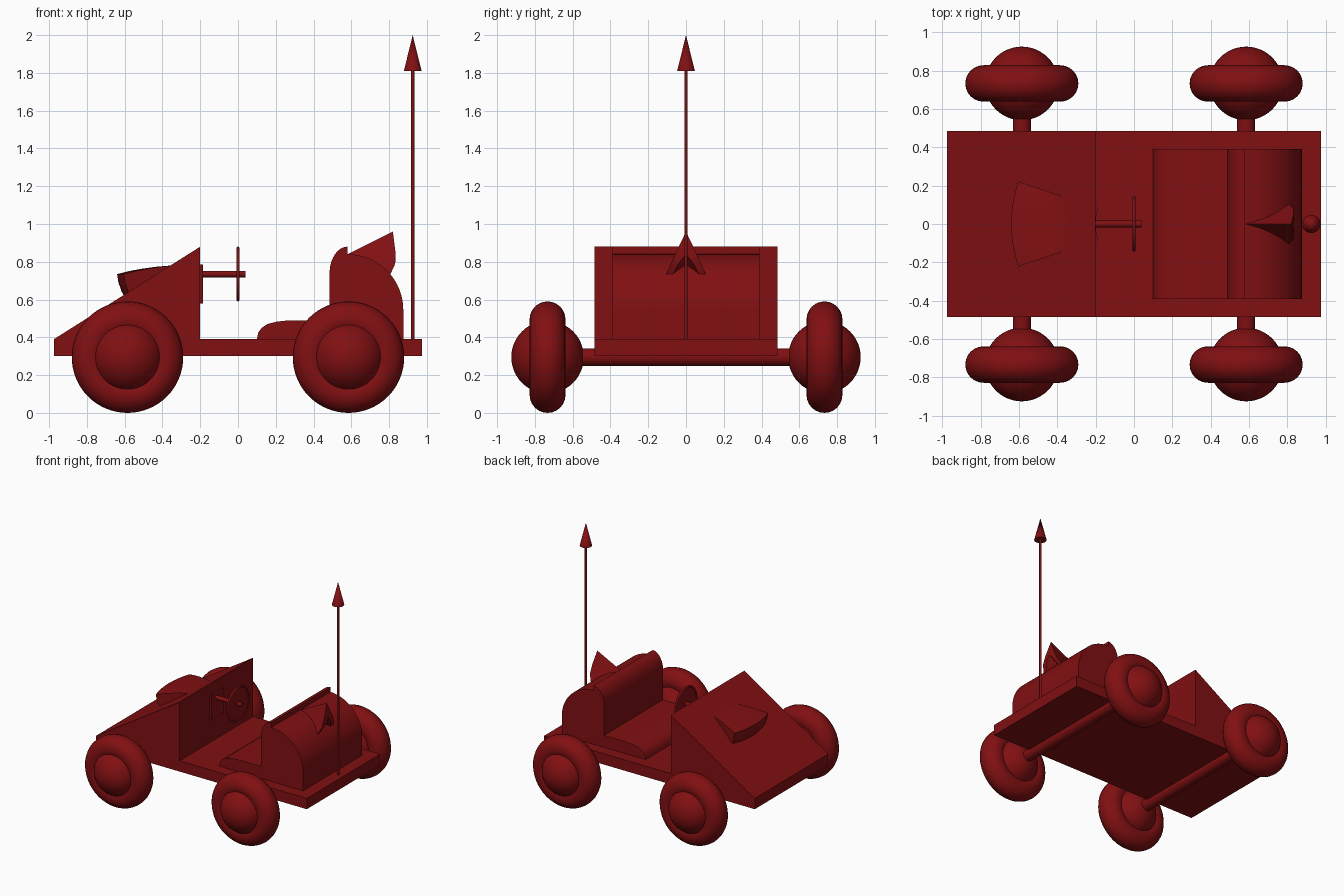
import bpy, bmesh, math
from mathutils import Matrix

cube = bpy.data.objects.get("Cube")
if cube:
    bpy.data.objects.remove(cube, do_unlink=True)

RED = (0.22, 0.005, 0.006, 1.0)
mat = bpy.data.materials.new("dark red")
mat.diffuse_color = RED
mat.use_nodes = True
mat.node_tree.nodes["Principled BSDF"].inputs["Base Color"].default_value = RED


def finish(name, bm, smooth=True):
    """Turn a bmesh into a named, coloured object."""
    bmesh.ops.recalc_face_normals(bm, faces=bm.faces[:])
    me = bpy.data.meshes.new(name)
    bm.to_mesh(me)
    bm.free()
    me.materials.append(mat)
    ob = bpy.data.objects.new(name, me)
    bpy.context.collection.objects.link(ob)
    if smooth:
        bpy.ops.object.select_all(action='DESELECT')
        ob.select_set(True)
        bpy.context.view_layer.objects.active = ob
        bpy.ops.object.shade_smooth_by_angle(angle=math.radians(35))
    return ob


def loft(name, rings, smooth=True):
    """Skin equal-sized closed rings and cap both ends."""
    bm = bmesh.new()
    vs = [[bm.verts.new(p) for p in ring] for ring in rings]
    n = len(vs[0])
    for a, b in zip(vs, vs[1:]):
        for i in range(n):
            j = (i + 1) % n
            bm.faces.new((a[i], a[j], b[j], b[i]))
    bm.faces.new(vs[0])
    bm.faces.new(vs[-1])
    return finish(name, bm, smooth)


def extrude(name, profile, half):
    """Extrude a side (x, z) profile across the width."""
    return loft(name, [[(x, y, z) for x, z in profile] for y in (-half, half)])


def rod(name, loc, axis, length, r1, r2=None, segs=32):
    """Cylinder or cone centred at loc, along axis."""
    rot = {'X': Matrix.Rotation(math.pi / 2, 4, 'Y'),
           'Y': Matrix.Rotation(math.pi / 2, 4, 'X'),
           'Z': Matrix.Identity(4)}[axis]
    bm = bmesh.new()
    bmesh.ops.create_cone(bm, cap_ends=True, segments=segs, radius1=r1,
                          radius2=r1 if r2 is None else r2, depth=length,
                          matrix=Matrix.Translation(loc) @ rot)
    return finish(name, bm)


def ring(name, loc, axis, major, minor, segs=64, sides=24):
    """Torus around the X or Y axis."""
    bm = bmesh.new()
    grid = []
    for i in range(segs):
        a = math.tau * i / segs
        row = []
        for j in range(sides):
            b = math.tau * j / sides
            r, h = major + minor * math.cos(b), minor * math.sin(b)
            u, w = r * math.cos(a), r * math.sin(a)
            p = (h, u, w) if axis == 'X' else (u, h, w)
            row.append(bm.verts.new([c + d for c, d in zip(loc, p)]))
        grid.append(row)
    for i in range(segs):
        for j in range(sides):
            k, m = (i + 1) % segs, (j + 1) % sides
            bm.faces.new((grid[i][j], grid[k][j], grid[k][m], grid[i][m]))
    return finish(name, bm)


def arc(cx, cz, rx, rz, a0, a1, n):
    """Points on an elliptical arc, angles in degrees."""
    angles = [math.radians(a0 + (a1 - a0) * i / n) for i in range(n + 1)]
    return [(cx + rx * math.cos(a), cz + rz * math.sin(a)) for a in angles]


# Flat floor and wedge hood
extrude("chassis", [(-0.975, 0.30), (0.975, 0.30), (0.975, 0.39), (-0.975, 0.39)], 0.485)
extrude("hood", [(-0.975, 0.39), (-0.20, 0.39), (-0.20, 0.88)], 0.485)

# Seat with rounded cushion, curled headrest and domed back
seat = [(0.875, 0.39), (0.10, 0.39)]
seat += [(0.107, 0.425), (0.125, 0.45), (0.155, 0.47), (0.20, 0.482), (0.25, 0.488),
         (0.32, 0.49), (0.485, 0.49)]
seat += arc(0.58, 0.74, 0.095, 0.14, 180, 90, 12)
seat += arc(0.58, 0.545, 0.295, 0.295, 90, 0, 20)
extrude("seat", seat, 0.39)

# Hood scoop: a side section swept round a vertical axis
scoop = [(0.26, 0.58), (0.26, 0.785), (0.42, 0.78), (0.50, 0.773), (0.57, 0.763),
         (0.64, 0.75), (0.70, 0.735), (0.693, 0.69), (0.675, 0.64), (0.64, 0.58)]
sweep = [math.radians(-18.5 + 37 * i / 12) for i in range(13)]
loft("hood_scoop", [[(0.06 - r * math.cos(a), r * math.sin(a), z) for r, z in scoop]
                    for a in sweep])

# Seat fin: pointed wedge with a hollow rear
bm = bmesh.new()
tip = bm.verts.new((0.58, 0, 0.84))
rim_pts = [(0.82, 0, 0.96), (0.833, 0.05, 0.855), (0.832, 0.08, 0.79), (0.805, 0.105, 0.73),
           (0.805, -0.105, 0.73), (0.832, -0.08, 0.79), (0.833, -0.05, 0.855)]
inner_pts = [(0.834, 0, 0.84), (0.834, 0.025, 0.81), (0.828, 0.045, 0.78), (0.805, 0.07, 0.735),
             (0.805, -0.07, 0.735), (0.828, -0.045, 0.78), (0.834, -0.025, 0.81)]
rim = [bm.verts.new(p) for p in rim_pts]
inner = [bm.verts.new(p) for p in inner_pts]
deep = bm.verts.new((0.73, 0, 0.77))
for i in range(7):
    j = (i + 1) % 7
    bm.faces.new((tip, rim[i], rim[j]))
    bm.faces.new((rim[i], inner[i], inner[j], rim[j]))
    bm.faces.new((inner[i], deep, inner[j]))
finish("seat_fin", bm)

# Steering column and wheel
rod("steering_column", (-0.085, 0, 0.735), 'X', 0.25, 0.017)
ring("steering_wheel_rim", (0, 0, 0.735), 'X', 0.137, 0.008, 48, 12)
rod("steering_wheel_disc", (0, 0, 0.735), 'X', 0.007, 0.135, segs=48)

# Antenna with a cone tip
rod("antenna_pole", (0.925, 0, 1.10), 'Z', 1.43, 0.009, segs=16)
rod("antenna_tip", (0.925, 0, 1.905), 'Z', 0.19, 0.047, 0.0)

# Axles, tyres and ball hubs
for end, x in (("front", -0.585), ("rear", 0.585)):
    rod(end + "_axle", (x, 0, 0.295), 'Y', 1.40, 0.047)
    for side, y in (("right", -0.733), ("left", 0.733)):
        ring(f"{end}_{side}_tyre", (x, y, 0.295), 'Y', 0.20, 0.095)
        bm = bmesh.new()
        bmesh.ops.create_uvsphere(bm, u_segments=48, v_segments=24, radius=0.192,
                                  matrix=Matrix.Translation((x, y, 0.295)))
        finish(f"{end}_{side}_hub", bm)
